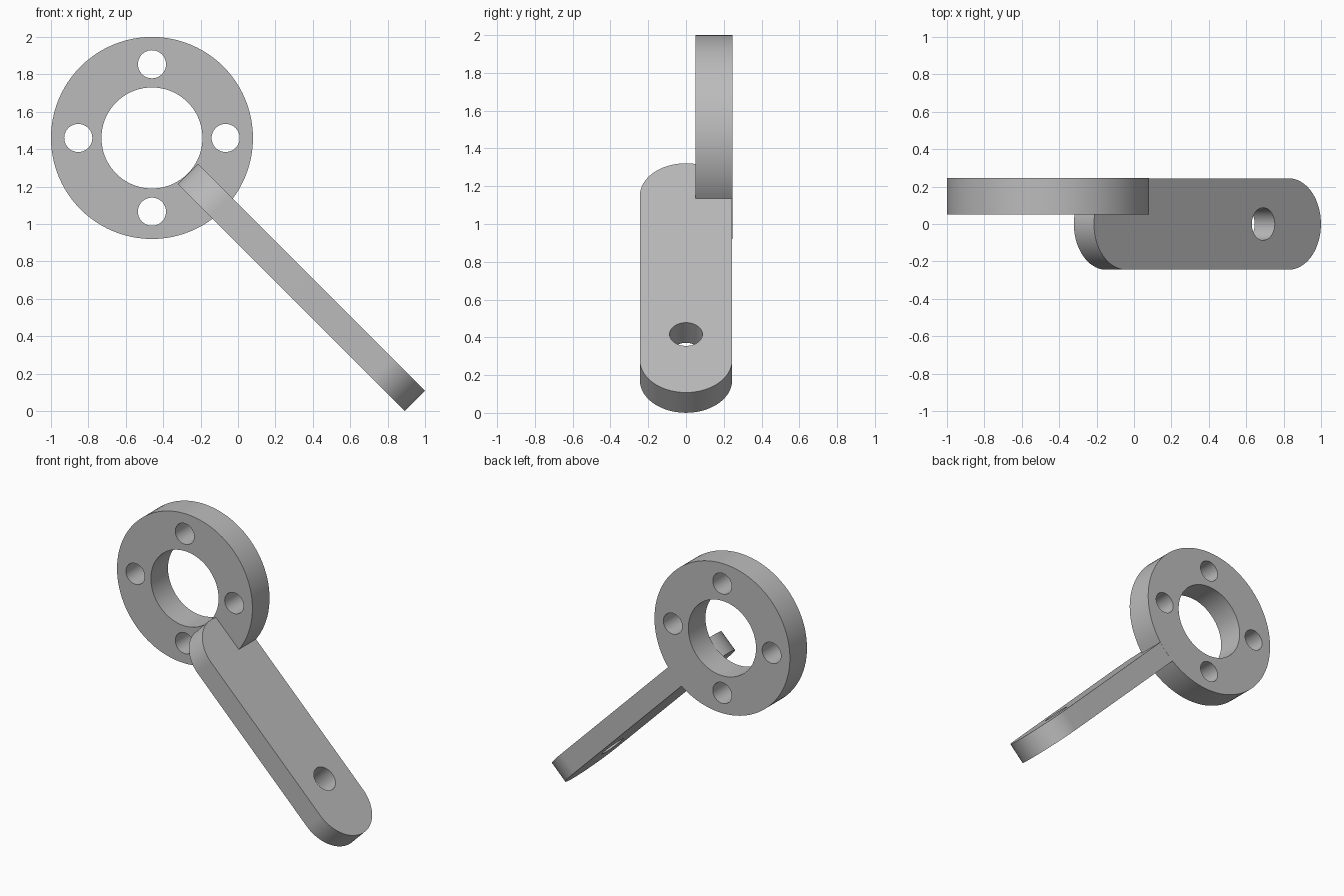
import bpy, bmesh
from math import cos, sin, pi, radians
from mathutils import Matrix

cube = bpy.data.objects.get("Cube")
if cube:
    bpy.data.objects.remove(cube, do_unlink=True)

grey = bpy.data.materials.new("plain grey")
grey.use_nodes = True
colour = (0.5, 0.5, 0.5, 1)
grey.diffuse_color = colour
grey.node_tree.nodes["Principled BSDF"].inputs["Base Color"].default_value = colour

SEGMENTS = 96


def prism(name, outline, low, high, matrix):
    """Closed solid from a counter-clockwise xy outline, then placed."""
    bm = bmesh.new()
    bottom = [bm.verts.new((x, y, low)) for x, y in outline]
    top = [bm.verts.new((x, y, high)) for x, y in outline]
    bm.faces.new(bottom[::-1])
    bm.faces.new(top)
    for i in range(len(outline)):
        bm.faces.new((bottom[i - 1], bottom[i], top[i], top[i - 1]))
    bm.transform(matrix)
    bm.normal_update()
    mesh = bpy.data.meshes.new(name)
    bm.to_mesh(mesh)
    bm.free()
    mesh.materials.append(grey)
    obj = bpy.data.objects.new(name, mesh)
    bpy.context.collection.objects.link(obj)
    return obj


def arc(cx, cy, radius, start, end, steps):
    angles = [start + (end - start) * i / steps for i in range(steps + 1)]
    return [(cx + radius * cos(a), cy + radius * sin(a)) for a in angles]


def circle(cx, cy, radius):
    return arc(cx, cy, radius, 0, 2 * pi, SEGMENTS)[:-1]


def combine(target, other, operation):
    """Apply a boolean and remove the helper."""
    mod = target.modifiers.new(operation, 'BOOLEAN')
    mod.operation = operation
    mod.solver = 'EXACT'
    mod.object = other
    bpy.context.view_layer.objects.active = target
    bpy.ops.object.modifier_apply(modifier=mod.name)
    bpy.data.objects.remove(other, do_unlink=True)


# Flange ring standing upright, thickness along y
flange_frame = Matrix.Translation((-0.46, 0, 1.46)) @ Matrix.Rotation(radians(90), 4, 'X')
BACK, FRONT = -0.245, -0.05
flange = prism("flange_with_arm", circle(0, 0, 0.54), BACK, FRONT, flange_frame)

# Centre bore and four bolt holes
holes = [(0, 0, 0.27)]
holes += [(0.394 * cos(i * pi / 2), 0.394 * sin(i * pi / 2), 0.075) for i in range(4)]
for hole in holes:
    cutter = prism("hole_cutter", circle(*hole), BACK - 0.1, FRONT + 0.1, flange_frame)
    combine(flange, cutter, 'DIFFERENCE')

# Sloping arm with round ends and a pin hole
HALF_LENGTH, RADIUS, HALF_THICK = 0.858, 0.2445, 0.076
arm_frame = Matrix.Translation((0.339, 0, 0.661)) @ Matrix.Rotation(radians(45), 4, 'Y')
reach = HALF_LENGTH - RADIUS
stadium = (arc(reach, 0, RADIUS, -pi / 2, pi / 2, SEGMENTS // 2)
           + arc(-reach, 0, RADIUS, pi / 2, 3 * pi / 2, SEGMENTS // 2))
arm = prism("arm", stadium, -HALF_THICK, HALF_THICK, arm_frame)
pin = prism("pin_cutter", circle(0.422, 0, 0.087), -0.2, 0.2, arm_frame)
combine(arm, pin, 'DIFFERENCE')
combine(flange, arm, 'UNION')

# Smooth round walls, sharp rims
bpy.ops.object.select_all(action='DESELECT')
flange.select_set(True)
bpy.context.view_layer.objects.active = flange
bpy.ops.object.shade_smooth_by_angle(angle=radians(30))
